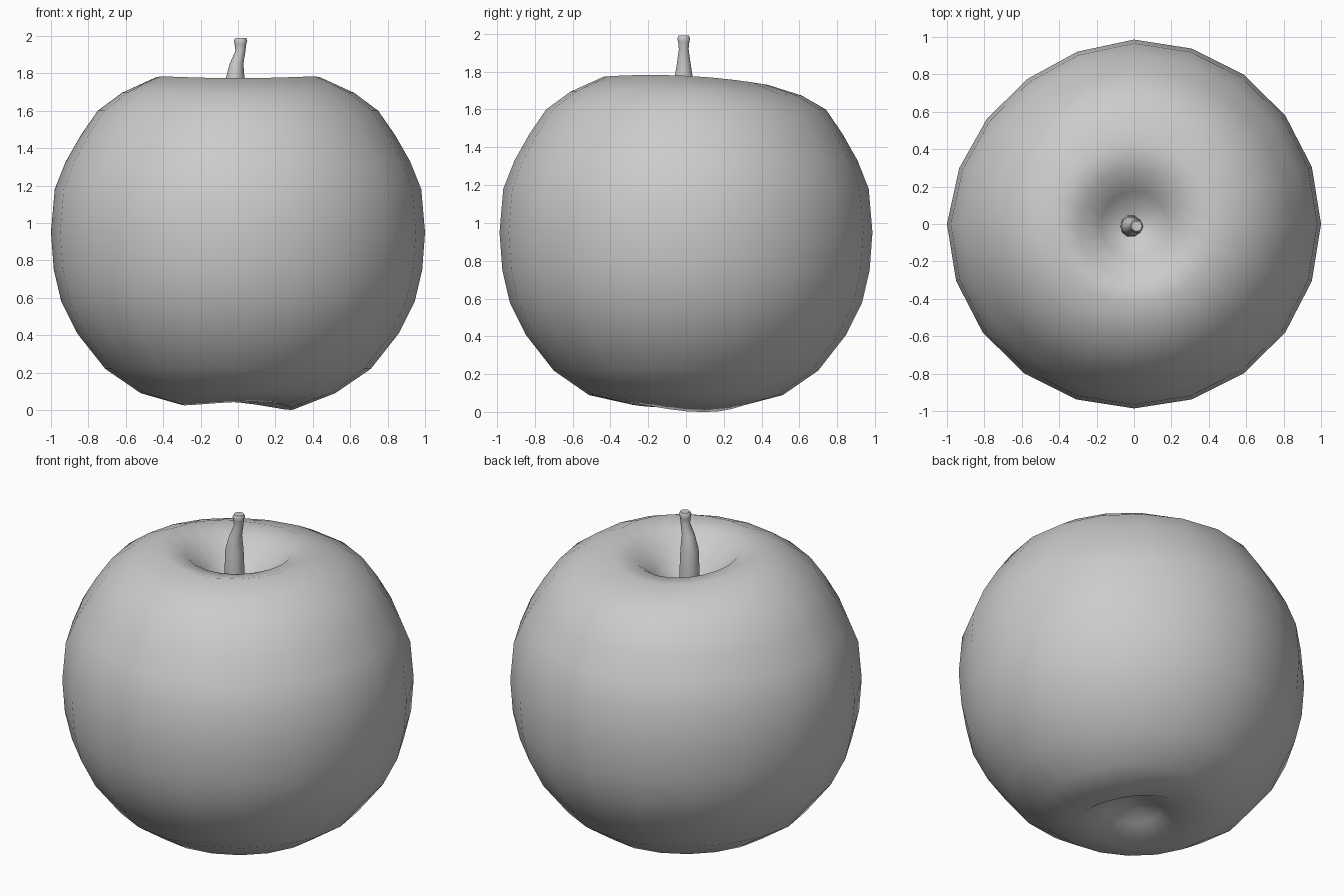
import bpy, bmesh
from math import sin, cos, pi, radians
from mathutils import Vector

cube = bpy.data.objects.get("Cube")
if cube:
    bpy.data.objects.remove(cube, do_unlink=True)

grey = bpy.data.materials.new("plain grey")
grey.use_nodes = True
grey.diffuse_color = (0.6, 0.6, 0.6, 1)
grey.node_tree.nodes["Principled BSDF"].inputs["Base Color"].default_value = (0.6, 0.6, 0.6, 1)


def ring_surface(name, rings, sharp_angle):
    """Skin a list of point rings, listed from bottom to top, and close both ends."""
    bm = bmesh.new()
    loops = [[bm.verts.new(p) for p in ring] for ring in rings]
    n = len(loops[0])
    for low, high in zip(loops, loops[1:]):
        for i in range(n):
            j = (i + 1) % n
            bm.faces.new((low[i], low[j], high[j], high[i]))
    for loop in (loops[0], loops[-1]):
        centre = bm.verts.new(sum((v.co for v in loop), Vector()) / n)
        for i in range(n):
            bm.faces.new((loop[i], loop[(i + 1) % n], centre))
    bmesh.ops.recalc_face_normals(bm, faces=bm.faces)
    mesh = bpy.data.meshes.new(name)
    bm.to_mesh(mesh)
    bm.free()
    mesh.materials.append(grey)
    obj = bpy.data.objects.new(name, mesh)
    bpy.context.collection.objects.link(obj)
    bpy.ops.object.select_all(action='DESELECT')
    obj.select_set(True)
    bpy.context.view_layer.objects.active = obj
    bpy.ops.object.shade_smooth_by_angle(angle=radians(sharp_angle))
    return obj


def circle(x, y, z, r, sides):
    return [Vector((x + r * cos(2 * pi * i / sides), y + r * sin(2 * pi * i / sides), z))
            for i in range(sides)]


# Fruit body: radius and height from the lower hollow to the upper hollow
profile = [(0.06, 0.14), (0.16, 0.10), (0.30, 0.045), (0.52, 0.09), (0.71, 0.22),
           (0.86, 0.41), (0.945, 0.58), (0.985, 0.75), (1.0, 0.95), (0.98, 1.18),
           (0.92, 1.33), (0.84, 1.47), (0.75, 1.60), (0.62, 1.69), (0.44, 1.765),
           (0.30, 1.735), (0.18, 1.62), (0.06, 1.52)]
body_rings = [circle(0, 0, z, r, 20) for r, z in profile]

# Slightly narrow front to back, with a flatter back right quarter
for ring in body_rings:
    for p in ring:
        a = p.xy.normalized()
        flat = max(0, -2 * a.x * a.y) if a.x < 0 else 0
        p.x *= 1 - 0.03 * flat
        p.y *= 0.986 - 0.03 * flat

# Uneven upper rim, lower towards the back
for ring, drop in ((body_rings[-5], 0.01), (body_rings[-4], 0.022), (body_rings[-3], 0.015)):
    for p in ring:
        a = p.xy.normalized()
        p.z += 0.6 * drop * (a.x ** 2 - a.y ** 2) - drop * a.y

# Uneven lower rim, standing on its left side
for i, p in enumerate(body_rings[2]):
    c = cos(2 * pi * (i - 1) / 20)
    p.z -= (0.045 if c > 0 else 0.02) * c * c
ring_surface("fruit_body", body_rings, 80)

# Bent stem with a knob on the end: centre x, height, radius
stem = [(-0.015, 1.48, 0.06), (-0.016, 1.62, 0.057), (-0.016, 1.76, 0.052),
        (-0.008, 1.85, 0.037), (0.013, 1.92, 0.027), (0.013, 1.955, 0.031),
        (0.014, 1.975, 0.036), (0.015, 1.99, 0.028)]
ring_surface("stem", [circle(x, -0.012, z, r, 10) for x, z, r in stem], 60)
